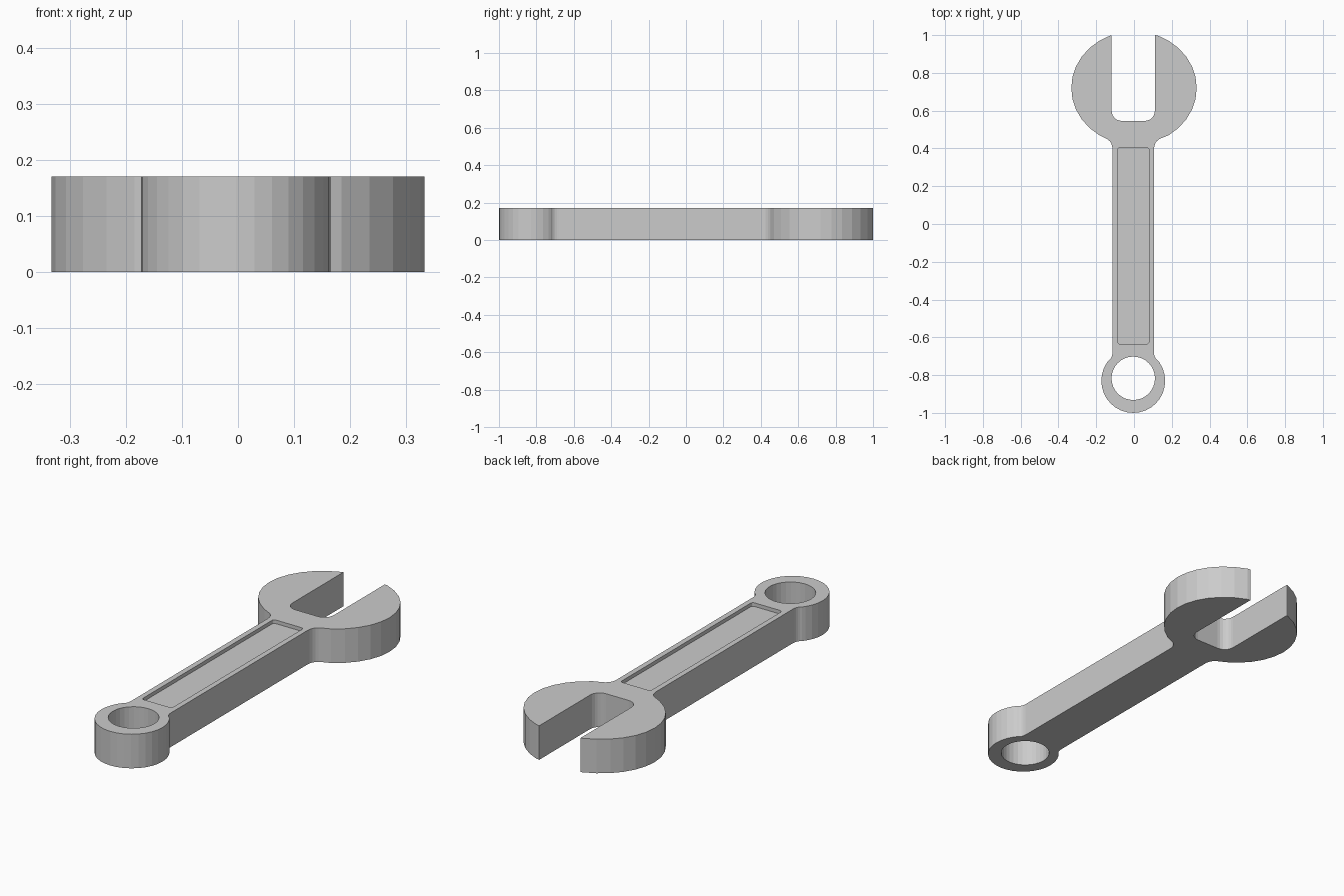
import bpy, bmesh
from math import cos, sin, radians

if "Cube" in bpy.data.objects:
    bpy.data.objects.remove(bpy.data.objects["Cube"])

H, DEPTH = 0.17, 0.018      # thickness, recess depth
CX = -0.004                 # shaft axis, slightly off the head centre


def arc(cx, cy, rx, ry, a0, a1, n):
    return [(cx + rx * cos(radians(a0 + (a1 - a0) * i / n)),
             cy + ry * sin(radians(a0 + (a1 - a0) * i / n))) for i in range(n + 1)]


def blend(p, c, q, n=5):
    return [tuple((1-t)**2 * p[k] + 2*t*(1-t) * c[k] + t*t * q[k] for k in (0, 1))
            for t in (i / n for i in range(n + 1))]


def shift(pts, dx):
    return [(x + dx, y) for x, y in pts]


def half(s):
    # one side of the outline: slot, jaw, neck, shaft, neck, ring
    slot = arc(0.062, 0.598, 0.052, 0.052, -90, 0, 6) + [(0.114, 1.0)]
    jaw = arc(0, 0.72, 0.332, 0.3, 67.5, -56.25, 11)
    neck = blend((0.15, 0.455), (0.11, 0.44), (0.11, 0.395))
    low = blend((0.11, -0.68), (0.11, -0.708), (0.13, -0.722))
    ring = arc(0, -0.83, 0.169, 0.17, 33.75, -78.75, 10)
    flip = lambda pts, dx: shift([(s * x, y) for x, y in pts], dx)
    return flip(slot, CX) + flip(jaw, 0) + flip(neck + low + ring, CX)


outline = half(1) + [(CX, -1.0)] + half(-1)[::-1]
hole = arc(CX, -0.817, 0.115, 0.115, 0, 348.75, 31)

# rounded panel recess
r = 0.012
panel = []
for x, y, a in ((0.083 - r, 0.405 - r, 0), (-0.083 + r, 0.405 - r, 90),
                (-0.083 + r, -0.635 + r, 180), (0.083 - r, -0.635 + r, 270)):
    panel += arc(x + CX, y, r, r, a, a + 90, 3)

bm = bmesh.new()


def loop(pts, z):
    vs = [bm.verts.new((x, y, z)) for x, y in pts]
    return vs, [bm.edges.new((vs[i - 1], vs[i])) for i in range(len(vs))]


def walls(a, b):
    for i in range(len(a)):
        bm.faces.new((a[i - 1], a[i], b[i], b[i - 1]))


def cap(edges, up):
    bmesh.ops.triangle_fill(bm, edges=edges, use_beauty=True,
                            use_dissolve=False, normal=(0, 0, up))


# caps with their openings, then the upright walls
out0, e_out0 = loop(outline, 0)
out1, e_out1 = loop(outline, H)
hole0, e_hole0 = loop(hole, 0)
hole1, e_hole1 = loop(hole, H)
pan1, e_pan1 = loop(panel, H)
pan0, e_pan0 = loop(panel, H - DEPTH)
cap(e_out0 + e_hole0, -1)
cap(e_out1 + e_hole1 + e_pan1, 1)
bm.faces.new(pan0)
walls(out0, out1)
walls(hole0, hole1)
walls(pan0, pan1)
bmesh.ops.recalc_face_normals(bm, faces=bm.faces)

mesh = bpy.data.meshes.new("wrench")
bm.to_mesh(mesh)
bm.free()
bpy.context.collection.objects.link(bpy.data.objects.new("wrench", mesh))
